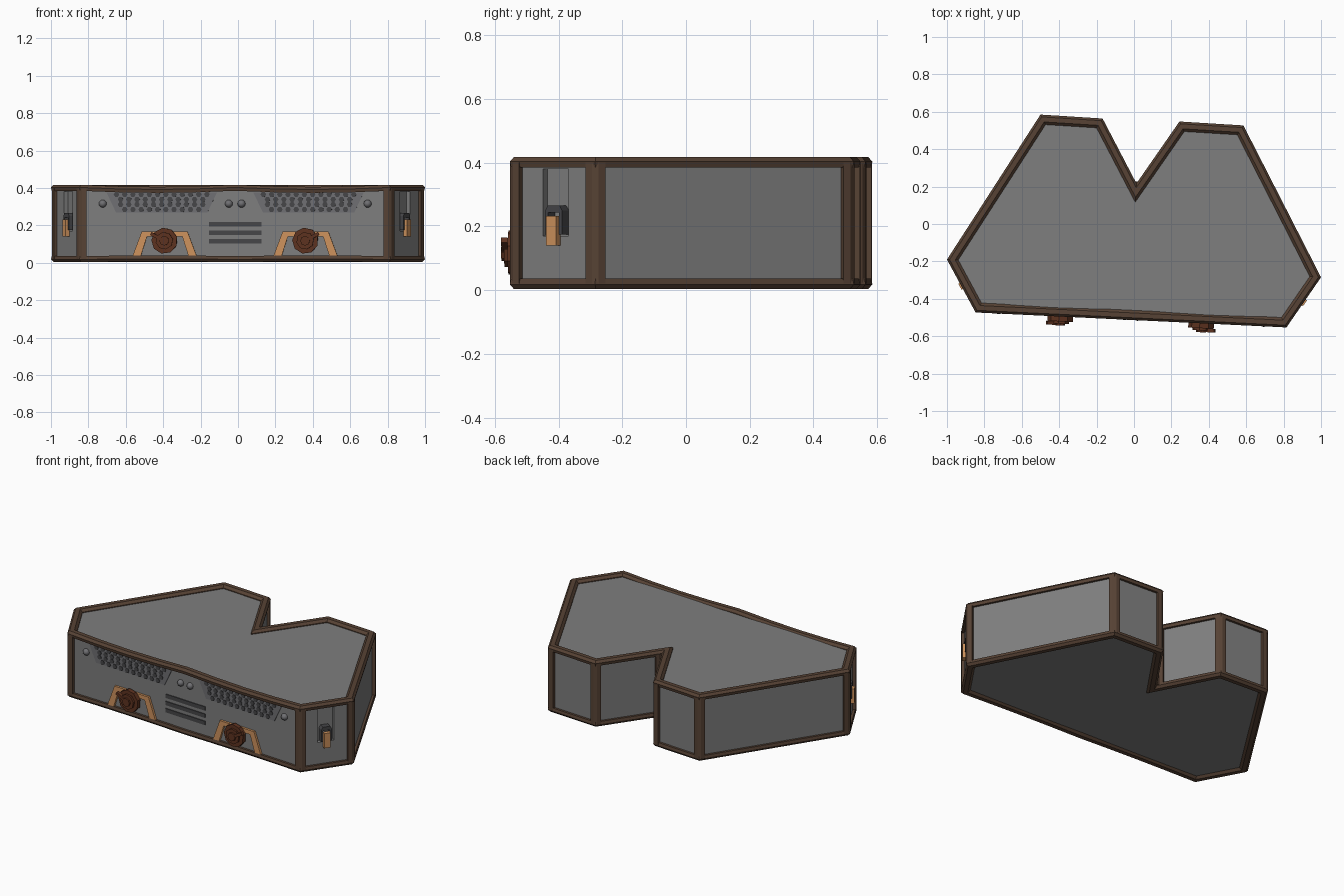
import bpy, bmesh, math
from mathutils import Vector, Matrix

cube = bpy.data.objects.get("Cube")
if cube:
    bpy.data.objects.remove(cube, do_unlink=True)


def material(name, rgb):
    m = bpy.data.materials.new(name)
    m.use_nodes = True
    m.diffuse_color = (*rgb, 1)
    m.node_tree.nodes["Principled BSDF"].inputs["Base Color"].default_value = (*rgb, 1)
    return m


GREY = material("panel grey", (0.21, 0.21, 0.21))
BROWN = material("frame brown", (0.095, 0.055, 0.035))
ORANGE = material("copper orange", (0.62, 0.29, 0.11))
RUST = material("knob rust", (0.11, 0.032, 0.014))
DARK = material("dark slots", (0.06, 0.06, 0.065))
STEEL = material("dull steel", (0.16, 0.16, 0.17))


def finish(name, bm, mat):
    bmesh.ops.recalc_face_normals(bm, faces=bm.faces)
    me = bpy.data.meshes.new(name)
    bm.to_mesh(me)
    bm.free()
    me.materials.append(mat)
    ob = bpy.data.objects.new(name, me)
    bpy.context.collection.objects.link(ob)
    return ob


def add_prism(bm, pts, d0, d1, M):
    """Extrude a 2D polygon along the third axis of frame M."""
    low, high = [[bm.verts.new(M @ Vector((p[0], p[1], d))) for p in pts] for d in (d0, d1)]
    bm.faces.new(low[::-1])
    bm.faces.new(high)
    for i in range(len(pts)):
        j = (i + 1) % len(pts)
        bm.faces.new((low[i], low[j], high[j], high[i]))


def prism(name, pts, d0, d1, mat, M=Matrix()):
    bm = bmesh.new()
    add_prism(bm, pts, d0, d1, M)
    return finish(name, bm, mat)


def ngon(cx, cy, r, n, turn=0.0):
    return [(cx + r * math.cos(turn + math.tau * i / n),
             cy + r * math.sin(turn + math.tau * i / n)) for i in range(n)]


def rect(x0, x1, y0, y1):
    return [(x0, y0), (x1, y0), (x1, y1), (x0, y1)]


def edge_dirs(path, i):
    p = path[i]
    return (p - path[i - 1]).normalized(), (path[(i + 1) % len(path)] - p).normalized()


def inward(v):
    return Vector((-v.y, v.x))


def inset(path, d):
    """Mitred inward offset of a closed counter-clockwise path."""
    out = []
    for i, p in enumerate(path):
        a, b = edge_dirs(path, i)
        n = inward(a) + inward(b)
        out.append(p + n * (2 * d / n.length_squared))
    return out


# Footprint of the cabinet, counter-clockwise from the front right corner
OUTLINE = [Vector(p) for p in (
    (-0.847, -0.473), (0.815, -0.553), (1.0, -0.285), (0.585, 0.527), (0.243, 0.548),
    (0.013, 0.217), (-0.168, 0.564), (-0.5, 0.585), (-1.0, -0.19))]
RECESS = 0.018


def wall_frame(p, q, t):
    """Frame on the panel of wall p-q: along the wall, up, outward."""
    u = (q - p).normalized()
    o = p.lerp(q, t) + inward(u) * RECESS
    n = -inward(u)
    return Matrix(((u.x, 0, n.x, o.x), (u.y, 0, n.y, o.y), (0, 1, 0, 0), (0, 0, 0, 1)))


FRONT = wall_frame(OUTLINE[0], OUTLINE[1], 0.847 / 1.662)
SIDES = {"left": wall_frame(OUTLINE[1], OUTLINE[2], 0.5),
         "right": wall_frame(OUTLINE[8], OUTLINE[0], 0.5)}

# Cabinet body with a recessed lever slot in each short side wall
body = prism("cabinet_body", inset(OUTLINE, RECESS), 0.018, 0.398, GREY)
for side, M in SIDES.items():
    cutter = prism("slot_cutter", rect(-0.049, 0.049, 0.17, 0.38), -0.025, 0.05, GREY, M)
    mod = body.modifiers.new("slot", "BOOLEAN")
    mod.object, mod.operation, mod.solver = cutter, "DIFFERENCE", "EXACT"
    bpy.context.view_layer.objects.active = body
    bpy.ops.object.modifier_apply(modifier=mod.name)
    bpy.data.objects.remove(cutter, do_unlink=True)

# Bevelled rails; the front edge has a slight wave
rail_path = OUTLINE[:1] + [OUTLINE[0].lerp(OUTLINE[1], k / 8) for k in range(1, 8)] + OUTLINE[1:]
wave = [0.0] * len(rail_path)
for k in range(1, 8):
    wave[k] = -0.011 * abs(math.sin(math.pi * k / 4))


def rail(name, profile, wave_scale):
    bm = bmesh.new()
    rings = []
    for d, z in profile:
        ring = inset(rail_path, d)
        rings.append([bm.verts.new((p.x, p.y, z + w * wave_scale)) for p, w in zip(ring, wave)])
    for r, ring in enumerate(rings):
        nxt = rings[(r + 1) % len(rings)]
        for i in range(len(ring)):
            j = (i + 1) % len(ring)
            bm.faces.new((ring[i], ring[j], nxt[j], nxt[i]))
    return finish(name, bm, BROWN)


PROFILE = [(0.004, 0.0), (0.0, 0.018), (0.012, 0.032), (0.038, 0.032), (0.052, 0.018), (0.052, 0.0)]
rail("top_rail", [(d, 0.385 + h) for d, h in PROFILE], 1)
rail("bottom_rail", [(d, 0.036 - h) for d, h in PROFILE], -0.3)

# Corner posts with a chamfered outer edge
bm = bmesh.new()
W, T, C = 0.036, 0.034, 0.012
for i, p in enumerate(OUTLINE):
    a, b = edge_dirs(OUTLINE, i)
    q = inset(OUTLINE, T)[i]
    add_prism(bm, [p - a * W, p - a * C, p + b * C, p + b * W,
                   p + b * W + inward(b) * T, q, p - a * W + inward(a) * T], 0.02, 0.4, Matrix())
finish("corner_posts", bm, BROWN)

# Front panel: everything mirrors about this line
MID = -0.016
for side, s in (("right", -1), ("left", 1)):
    cx = MID + s * 0.393
    # Speaker grille with staggered hexagonal holes
    prism(side + "_grille", [(cx - 0.245, 0.27), (cx + 0.245, 0.27),
                             (cx + 0.295, 0.375), (cx - 0.295, 0.375)], 0, 0.004, STEEL, FRONT)
    bm = bmesh.new()
    for row in range(4):
        count = 12 - row % 2 - (row > 1)
        for k in range(count):
            add_prism(bm, ngon(cx + (k - (count - 1) / 2) * 0.044, 0.366 - row * 0.027, 0.015, 6),
                      0.003, 0.007, FRONT)
    finish(side + "_grille_holes", bm, DARK)

    # Copper arch behind the knob
    kx = MID + s * 0.377
    arch = [(-0.172, 0.035), (-0.122, 0.168), (0.122, 0.168), (0.172, 0.035),
            (0.128, 0.035), (0.094, 0.142), (-0.094, 0.142), (-0.128, 0.035)]
    prism(side + "_arch", [(kx + x, z) for x, z in arch], 0, 0.014, ORANGE, FRONT)

    # Stepped knob with pointer
    bm = bmesh.new()
    add_prism(bm, ngon(kx, 0.118, 0.05, 8), 0, 0.02, FRONT)
    add_prism(bm, ngon(kx, 0.118, 0.07, 9, 0.3), 0.018, 0.044, FRONT)
    add_prism(bm, ngon(kx, 0.118, 0.047, 8, 0.2), 0.04, 0.056, FRONT)
    add_prism(bm, ngon(kx, 0.118, 0.026, 8), 0.05, 0.066, FRONT)
    spin = Matrix.Translation((kx, 0.118, 0)) @ Matrix.Rotation(math.pi / 2 - s * 1.08, 4, "Z")
    add_prism(bm, rect(0.015, 0.082, -0.009, 0.009), 0.044, 0.064, FRONT @ spin)
    finish(side + "_knob", bm, RUST)

    # Domed bolts
    for label, off in (("inner", 0.034), ("outer", 0.709)):
        bm = bmesh.new()
        place = FRONT @ Matrix.Translation((MID + s * off, 0.316, 0))
        bmesh.ops.create_uvsphere(bm, u_segments=12, v_segments=8, radius=0.021, matrix=place)
        for f in bm.faces:
            f.smooth = True
        finish(f"{side}_{label}_bolt", bm, STEEL)

# Vent slots between the knobs
for i in range(3):
    z = 0.205 - i * 0.045
    prism(f"vent_slot_{i + 1}", rect(MID - 0.141, MID + 0.141, z - 0.012, z + 0.012),
          -0.002, 0.005, DARK, FRONT)

# Side levers: steel yoke with a copper handle
yoke = [(-0.032, 0.175), (-0.032, 0.25), (-0.022, 0.266), (0.022, 0.266), (0.032, 0.25),
        (0.032, 0.175), (0.021, 0.175), (0.021, 0.243), (-0.021, 0.243), (-0.021, 0.175)]
for side, M in SIDES.items():
    prism(side + "_lever_yoke", yoke, -0.026, 0.012, DARK, M)
    prism(side + "_lever_handle", rect(-0.019, 0.019, 0.14, 0.232), 0.002, 0.026, ORANGE, M)
